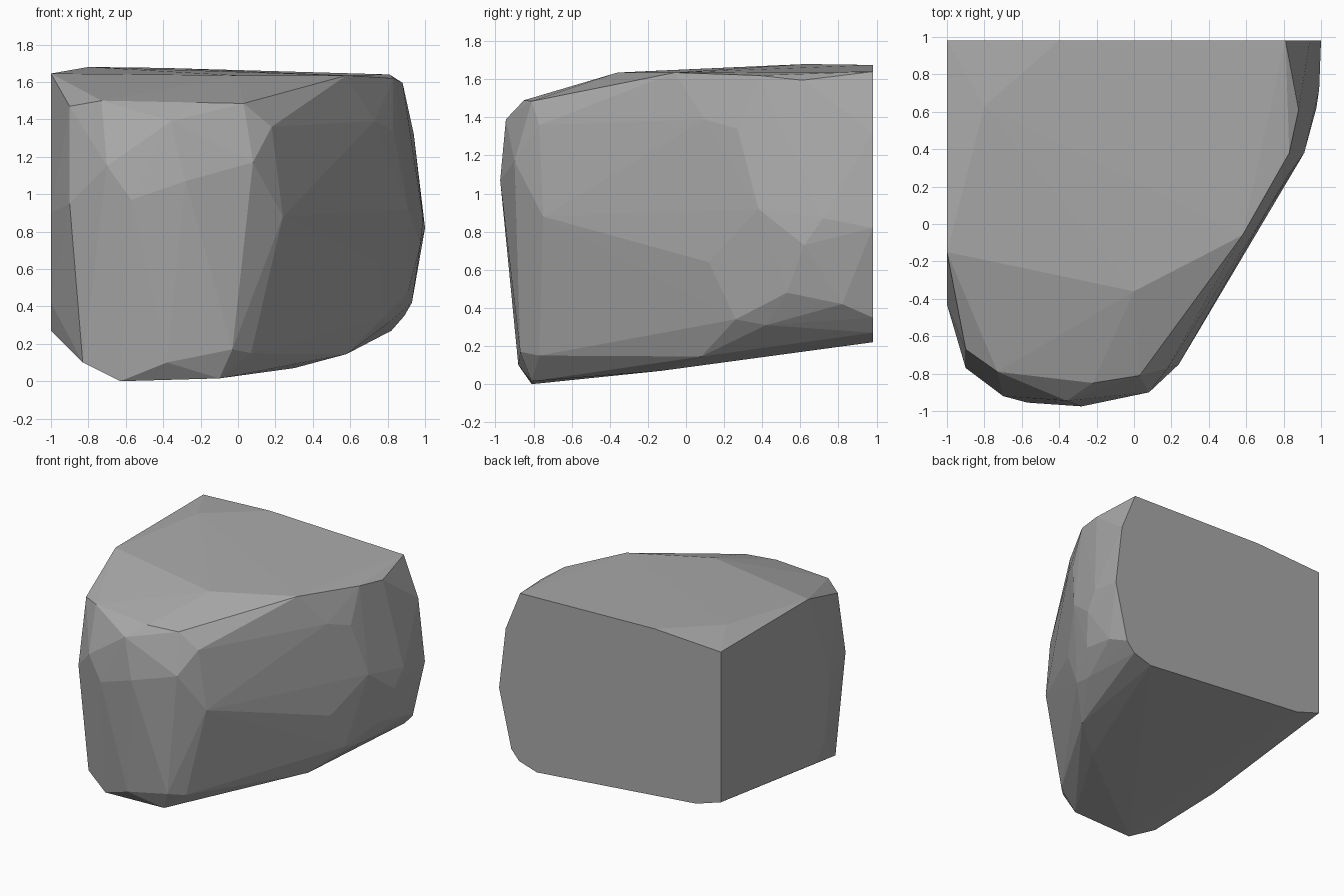
import bpy
import bmesh

if "Cube" in bpy.data.objects:
    bpy.data.objects.remove(bpy.data.objects["Cube"])

# Boulder with two flat cut sides: the back (y = BACK) and the left (x = LEFT)
BACK, LEFT = 0.98, -1.0

# Outline of the flat back, as (x, z)
back_profile = [(-1, .42), (-.78, .35), (.66, .22), (.82, .27), (.89, .35),
                (1, .82), (.94, 1.32), (.81, 1.64), (-.4, 1.675), (-1, 1.645)]

# Front edge of the flat left side, as (y, z)
left_profile = [(-.15, 1.645), (-.43, .9), (-.36, .42), (-.25, .27)]

# Corners of the chipped stone facets
top = [(-.8, .63, 1.68), (0, -.36, 1.635), (.58, -.06, 1.635),
       (.83, .38, 1.62), (.88, .61, 1.595)]
right = [(.73, .1, 1.39), (.83, .27, 1.34), (.91, .38, .92), (.99, .72, .87),
         (.975, .62, .73), (.91, .53, .48), (.93, .82, .42), (.78, .26, .34),
         (.8, .42, .31), (.75, .12, .64), (.24, -.75, .88), (.18, -.77, 1.36)]
front = [(-.9, -.67, 1.47), (-.73, -.79, 1.5), (-.22, -.85, 1.49),
         (.03, -.81, 1.485), (-.9, -.77, .95), (-.28, -.975, 1.07),
         (-.36, -.945, 1.39), (-.57, -.955, .97), (-.7, -.92, 1.15),
         (.08, -.9, 1.17)]
bottom = [(-.63, -.81, 0), (-.1, -.81, .015), (-.38, -.88, .1),
          (-.03, -.87, .17), (.07, -.77, .15), (-.83, -.74, .1),
          (.3, -.13, .07), (.58, .08, .145)]

points = [(x, BACK, z) for x, z in back_profile]
points += [(LEFT, y, z) for y, z in left_profile]
points += top + right + front + bottom

# Wrap the corners in a convex skin
bm = bmesh.new()
for p in points:
    bm.verts.new(p)
hull = bmesh.ops.convex_hull(bm, input=bm.verts[:])
inside = {g for g in hull["geom_interior"] if isinstance(g, bmesh.types.BMVert)}
bmesh.ops.delete(bm, geom=list(inside), context="VERTS")
bmesh.ops.dissolve_limit(bm, angle_limit=0.01, verts=bm.verts[:], edges=bm.edges[:])
bmesh.ops.recalc_face_normals(bm, faces=bm.faces[:])

mesh = bpy.data.meshes.new("boulder")
bm.to_mesh(mesh)
bm.free()

# Plain stone grey
stone = bpy.data.materials.new("stone grey")
stone.diffuse_color = (0.4, 0.4, 0.4, 1)
stone.use_nodes = True
stone.node_tree.nodes["Principled BSDF"].inputs["Base Color"].default_value = stone.diffuse_color
mesh.materials.append(stone)
boulder = bpy.data.objects.new("boulder", mesh)
bpy.context.collection.objects.link(boulder)
